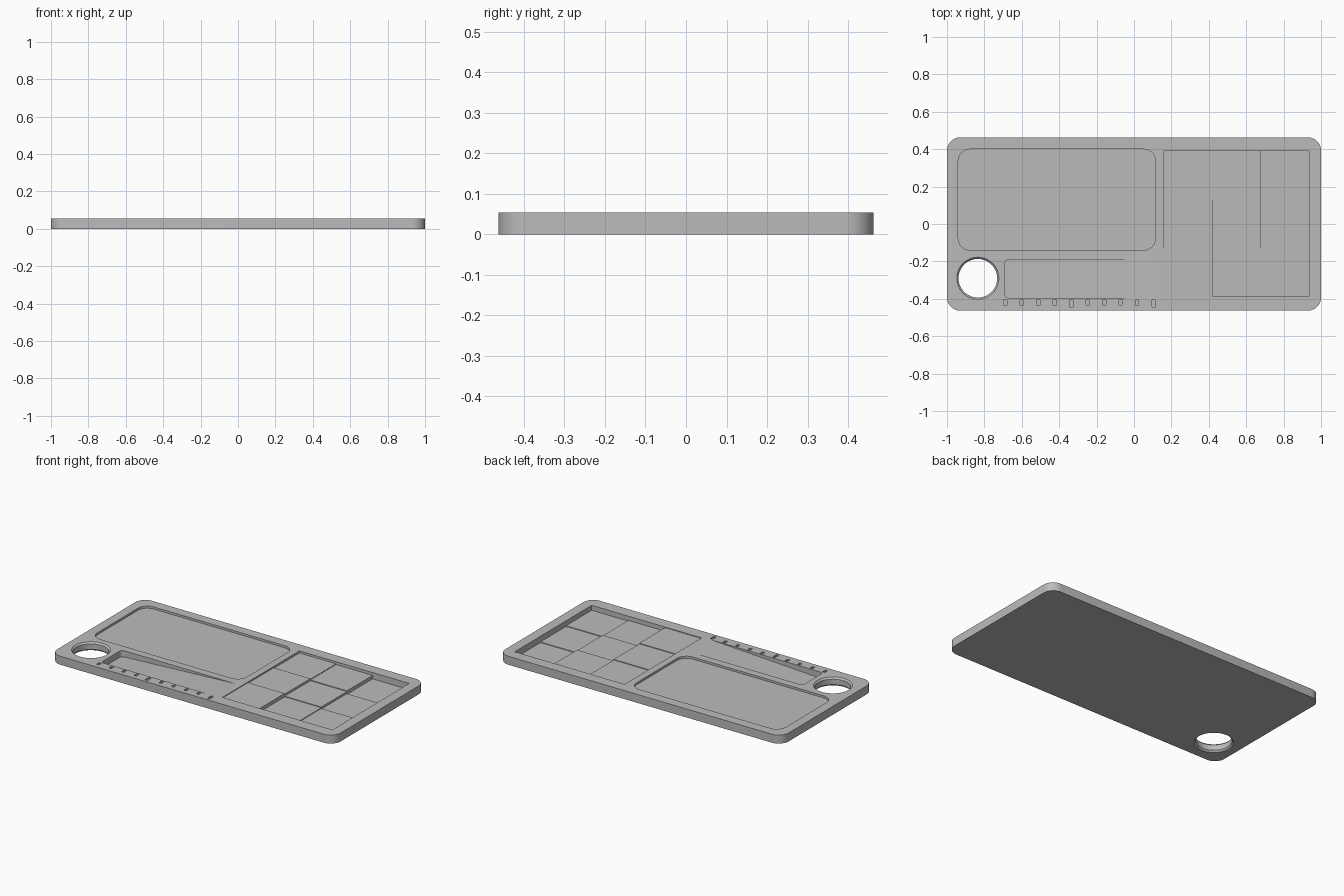
import bpy
import bmesh
from math import cos, sin, pi

old = bpy.data.objects.get("Cube")
if old:
    bpy.data.objects.remove(old)

TOP = 0.054          # tray thickness
STEP = 0.0045        # depth added by each compartment

grey = bpy.data.materials.new("Plain grey")
grey.use_nodes = True
colour = (0.5, 0.5, 0.5, 1)
grey.diffuse_color = colour
grey.node_tree.nodes["Principled BSDF"].inputs["Base Color"].default_value = colour


def rounded(x0, x1, y0, y1, r, segments=10):
    """Outline of a rectangle with rounded corners."""
    points = []
    centres = [(x1 - r, y1 - r), (x0 + r, y1 - r), (x0 + r, y0 + r), (x1 - r, y0 + r)]
    for corner, (cx, cy) in enumerate(centres):
        for i in range(segments + 1):
            a = (corner + i / segments) * pi / 2
            points.append((cx + r * cos(a), cy + r * sin(a)))
    return points


def box(x0, x1, y0, y1):
    return [(x0, y0), (x1, y0), (x1, y1), (x0, y1)]


def circle(cx, cy, r, n=64):
    return [(cx + r * cos(2 * pi * i / n), cy + r * sin(2 * pi * i / n)) for i in range(n)]


def loft(bm, rings):
    """Closed solid through a stack of matching rings."""
    loops = [[bm.verts.new(p) for p in ring] for ring in rings]
    for low, high in zip(loops, loops[1:]):
        for i in range(len(low)):
            j = (i + 1) % len(low)
            bm.faces.new((low[i], low[j], high[j], high[i]))
    bm.faces.new(loops[0][::-1])
    bm.faces.new(loops[-1])


def prism(bm, outline, z0, z1):
    loft(bm, [[(x, y, z) for x, y in outline] for z in (z0, z1)])


def finish(name, bm):
    bmesh.ops.recalc_face_normals(bm, faces=bm.faces)
    mesh = bpy.data.meshes.new(name)
    bm.to_mesh(mesh)
    bm.free()
    mesh.materials.append(grey)
    obj = bpy.data.objects.new(name, mesh)
    bpy.context.collection.objects.link(obj)
    return obj


def select(obj):
    bpy.ops.object.select_all(action="DESELECT")
    obj.select_set(True)
    bpy.context.view_layer.objects.active = obj


def cut(target, bm):
    """Subtract a solid from the target."""
    cutter = finish("cutter", bm)
    cutter.hide_render = True
    mod = target.modifiers.new("cut", "BOOLEAN")
    mod.operation = "DIFFERENCE"
    mod.solver = "EXACT"
    mod.object = cutter
    select(target)
    bpy.ops.object.modifier_apply(modifier=mod.name)
    bpy.data.objects.remove(cutter)


# Tray slab
bm = bmesh.new()
prism(bm, rounded(-1, 1, -0.463, 0.463, 0.07), 0, TOP)
tray = finish("tray", bm)

# Large shallow pocket
bm = bmesh.new()
prism(bm, rounded(-0.94, 0.115, -0.14, 0.4, 0.065), TOP - 0.0135, TOP + 0.05)
cut(tray, bm)

# Sloping slot, deep at one end and running out to the surface
bm = bmesh.new()
outline = rounded(-0.69, 0.14, -0.395, -0.19, 0.02, 6)
floor = [(x, y, TOP - 0.04 * (0.11 - x) / 0.8) for x, y in outline]
loft(bm, [floor, [(x, y, TOP + 0.05) for x, y in outline]])
cut(tray, bm)

# Round through hole with bevelled rims
bm = bmesh.new()
profile = [(-0.01, 0.122), (0.01, 0.103), (TOP - 0.01, 0.103), (TOP + 0.01, 0.122)]
loft(bm, [[(x, y, z) for x, y in circle(-0.835, -0.29, r)] for z, r in profile])
cut(tray, bm)

# Ruler notches, every fifth one longer
bm = bmesh.new()
for i in range(10):
    x = -0.688 + 0.088 * i
    end = -0.445 if i % 5 == 4 else -0.432
    prism(bm, box(x - 0.009, x + 0.009, end, -0.405), TOP - 0.009, TOP + 0.05)
cut(tray, bm)

# Square recess cut to the deepest level
X0, Y0, CELL = 0.16, -0.385, 0.2585
bm = bmesh.new()
prism(bm, box(X0, X0 + 3 * CELL, Y0, Y0 + 3 * CELL), TOP - 9 * STEP, TOP + 0.05)
cut(tray, bm)

select(tray)
bpy.ops.object.shade_smooth_by_angle()

# Compartment floors, each one step deeper along a winding path
for i in range(8):
    column, k = divmod(i, 3)
    row = 2 - k if column == 1 else k
    x, y = X0 + column * CELL, Y0 + row * CELL
    bm = bmesh.new()
    prism(bm, box(x, x + CELL, y, y + CELL), TOP - 9 * STEP - 0.003, TOP - (i + 1) * STEP)
    finish(f"compartment_floor_{i + 1}", bm)
